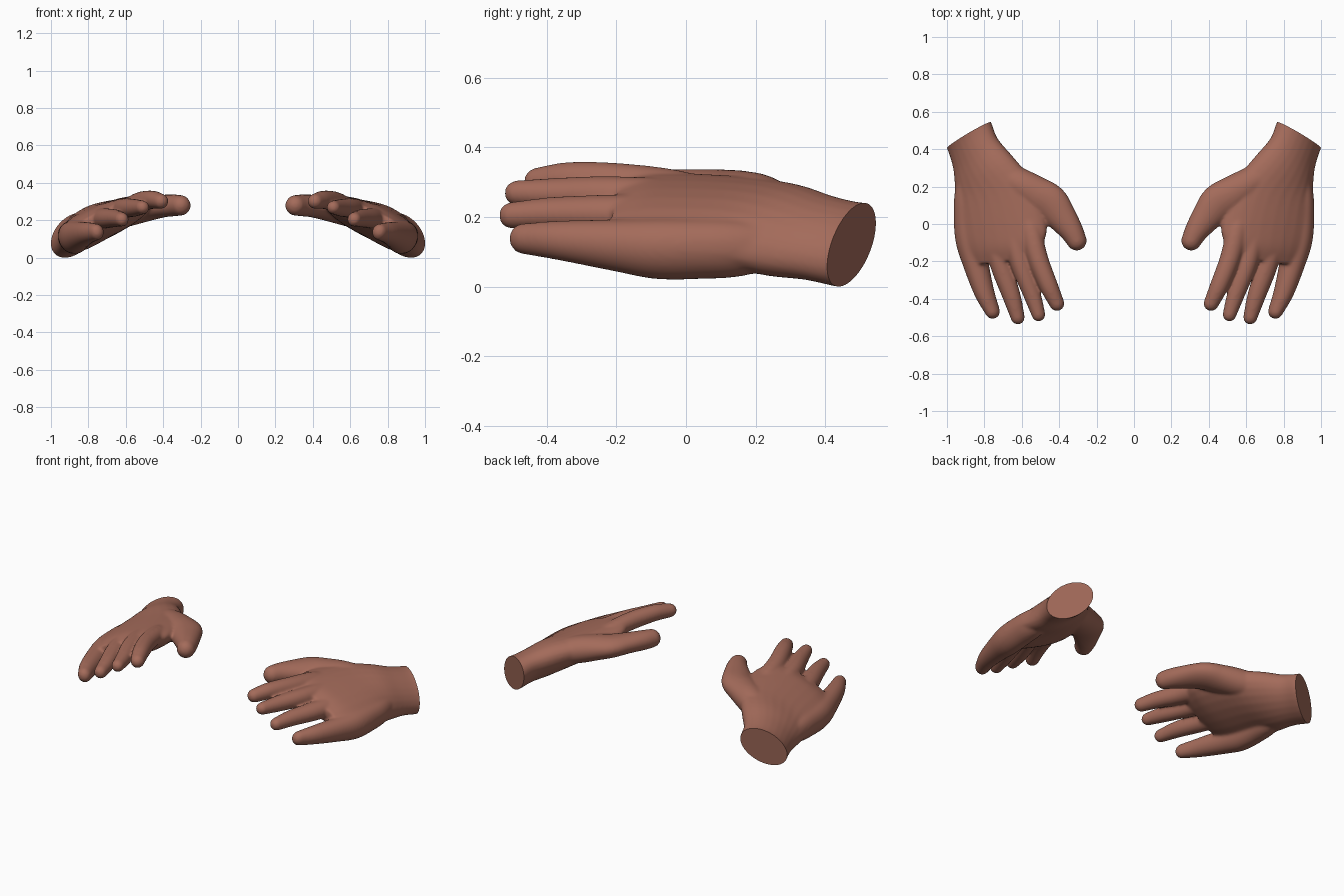
import bpy, bmesh, math
from mathutils import Vector

cube = bpy.data.objects.get("Cube")
if cube:
    bpy.data.objects.remove(cube, do_unlink=True)

skin = bpy.data.materials.new("brown_skin")
skin.use_nodes = True
colour = (0.37, 0.147, 0.103, 1)
skin.diffuse_color = colour
skin.node_tree.nodes["Principled BSDF"].inputs["Base Color"].default_value = colour


def spline(rows, steps=4):
    """Smooth a list of number rows with a Catmull-Rom curve."""
    pts = [Vector(r) for r in rows]
    pts = [pts[0] * 2 - pts[1]] + pts + [pts[-1] * 2 - pts[-2]]
    out = []
    for a, b, c, d in zip(pts, pts[1:], pts[2:], pts[3:]):
        for i in range(steps):
            t = i / steps
            out.append((b * 2 + (c - a) * t + (a * 2 - b * 5 + c * 4 - d) * t ** 2
                        + (b * 3 - a - c * 3 + d) * t ** 3) / 2)
    return out + [pts[-2]]


def loft(bm, rings, sides=24):
    """Skin a closed body through ellipses given as centre, half width, half height."""
    loops = []
    for c, u, v in rings:
        angles = [2 * math.pi * i / sides for i in range(sides)]
        loops.append([bm.verts.new(c + u * math.cos(a) + v * math.sin(a)) for a in angles])
    for low, high in zip(loops, loops[1:]):
        for i in range(sides):
            j = (i + 1) % sides
            bm.faces.new((low[i], low[j], high[j], high[i]))
    bm.faces.new(loops[0])
    bm.faces.new(loops[-1])


def palm(bm, rows):
    """Rows hold the thumb-side point, the outer point and half the thickness."""
    rings = []
    for r in spline(rows):
        p, q = Vector(r[0:3]), Vector(r[3:6])
        u = (q - p) / 2
        n = Vector((0, 0, 1))
        v = (n - u * (n.dot(u) / u.dot(u))).normalized() * r[6]
        rings.append(((p + q) / 2, u, v))
    loft(bm, rings)


def digit(bm, rows, normal):
    """Rows hold the centre, half width and half height; the tip is rounded off."""
    pts = spline(rows)
    rings = []

    def ring(c, d, w, h):
        u = d.cross(normal).normalized()
        rings.append((c, u * w, u.cross(d).normalized() * h))

    for i, p in enumerate(pts):
        d = Vector(pts[min(i + 1, len(pts) - 1)][:3]) - Vector(pts[max(i - 1, 0)][:3])
        d.normalize()
        ring(Vector(p[:3]), d, p[3], p[4])
    c, w, h = Vector(pts[-1][:3]), pts[-1][3], pts[-1][4]
    for k in range(1, 6):
        a = math.radians(k * 16)
        ring(c + d * w * math.sin(a), d, w * math.cos(a), h * math.cos(a))
    loft(bm, rings)


bm = bmesh.new()

# Wrist and palm, thinning out between the finger roots
palm(bm, [
    (.81, .60, .215, 1.03, .48, .03, .102),
    (.772, .534, .216, .988, .416, .03, .10),
    (.735, .45, .235, .957, .31, .052, .097),
    (.645, .35, .262, .95, .20, .07, .104),
    (.52, .20, .282, .96, .08, .10, .096),
    (.465, .0, .30, .95, -.06, .112, .086),
    (.48, -.10, .306, .92, -.15, .123, .072),
    (.51, -.175, .303, .89, -.225, .132, .046),
])

# Index, middle, ring and little finger, the last with the heel of the palm
back = Vector((.37, 0, .93))
fingers = [
    [(.60, .12, .255, .05, .04), (.555, -.03, .287, .06, .05), (.51, -.19, .305, .055, .053),
     (.454, -.33, .313, .05, .049), (.41, -.425, .305, .041, .041)],
    [(.67, .08, .235, .05, .04), (.645, -.05, .258, .058, .052), (.602, -.22, .268, .054, .053),
     (.545, -.37, .27, .048, .046), (.508, -.485, .272, .037, .037)],
    [(.77, .08, .19, .05, .04), (.75, -.05, .21, .06, .054), (.71, -.22, .213, .057, .054),
     (.654, -.38, .214, .05, .047), (.619, -.50, .208, .038, .039)],
    [(.88, .32, .125, .04, .05), (.885, .16, .114, .07, .082), (.884, .05, .112, .076, .088),
     (.874, -.08, .112, .078, .089), (.847, -.2, .122, .069, .076),
     (.8, -.36, .136, .055, .058), (.754, -.468, .141, .04, .045)],
]
for rows in fingers:
    digit(bm, rows, back)

# Thumb with its fleshy base
digit(bm, [(.74, .28, .215, .08, .07), (.61, .21, .245, .09, .08), (.52, .155, .262, .1, .074),
           (.447, .11, .273, .102, .066), (.388, .04, .28, .084, .06),
           (.333, -.036, .283, .065, .058), (.304, -.089, .283, .054, .055)],
      Vector((.2, 0, .98)))

bmesh.ops.recalc_face_normals(bm, faces=bm.faces)
raw = bpy.data.meshes.new("hand_blend")
bm.to_mesh(raw)
bm.free()

# Fuse the parts into one skin and soften the joins
helper = bpy.data.objects.new("hand_blend", raw)
bpy.context.collection.objects.link(helper)
fuse = helper.modifiers.new("fuse", 'REMESH')
fuse.mode = 'VOXEL'
fuse.voxel_size = .007
soften = helper.modifiers.new("soften", 'SMOOTH')
soften.factor = .5
soften.iterations = 18
graph = bpy.context.evaluated_depsgraph_get()
skin_mesh = bpy.data.meshes.new_from_object(helper.evaluated_get(graph))
bpy.data.objects.remove(helper, do_unlink=True)

# Flat cut across the wrist
bm = bmesh.new()
bm.from_mesh(skin_mesh)
bmesh.ops.bisect_plane(bm, geom=bm.verts[:] + bm.edges[:] + bm.faces[:],
                       plane_co=(.88, .475, .12), plane_no=(.48, .88, -.1), clear_outer=True)
for f in bm.faces:
    f.smooth = True
rim = [e for e in bm.edges if e.is_boundary]
cap = bmesh.ops.holes_fill(bm, edges=rim, sides=0)["faces"]
for f in cap:
    f.smooth = False
for e in rim:
    e.smooth = False
bmesh.ops.recalc_face_normals(bm, faces=bm.faces)

# Rest on the ground with the wrist at full width
shift = Vector((1 - max(v.co.x for v in bm.verts), 0, -min(v.co.z for v in bm.verts)))
bmesh.ops.translate(bm, verts=bm.verts, vec=shift)

# Left hand, then its mirrored twin
for name in ("left_hand", "right_hand"):
    mesh = bpy.data.meshes.new(name)
    bm.to_mesh(mesh)
    mesh.materials.clear()
    mesh.materials.append(skin)
    bpy.context.collection.objects.link(bpy.data.objects.new(name, mesh))
    bmesh.ops.scale(bm, verts=bm.verts, vec=(-1, 1, 1))
    bmesh.ops.reverse_faces(bm, faces=bm.faces)
bm.free()
